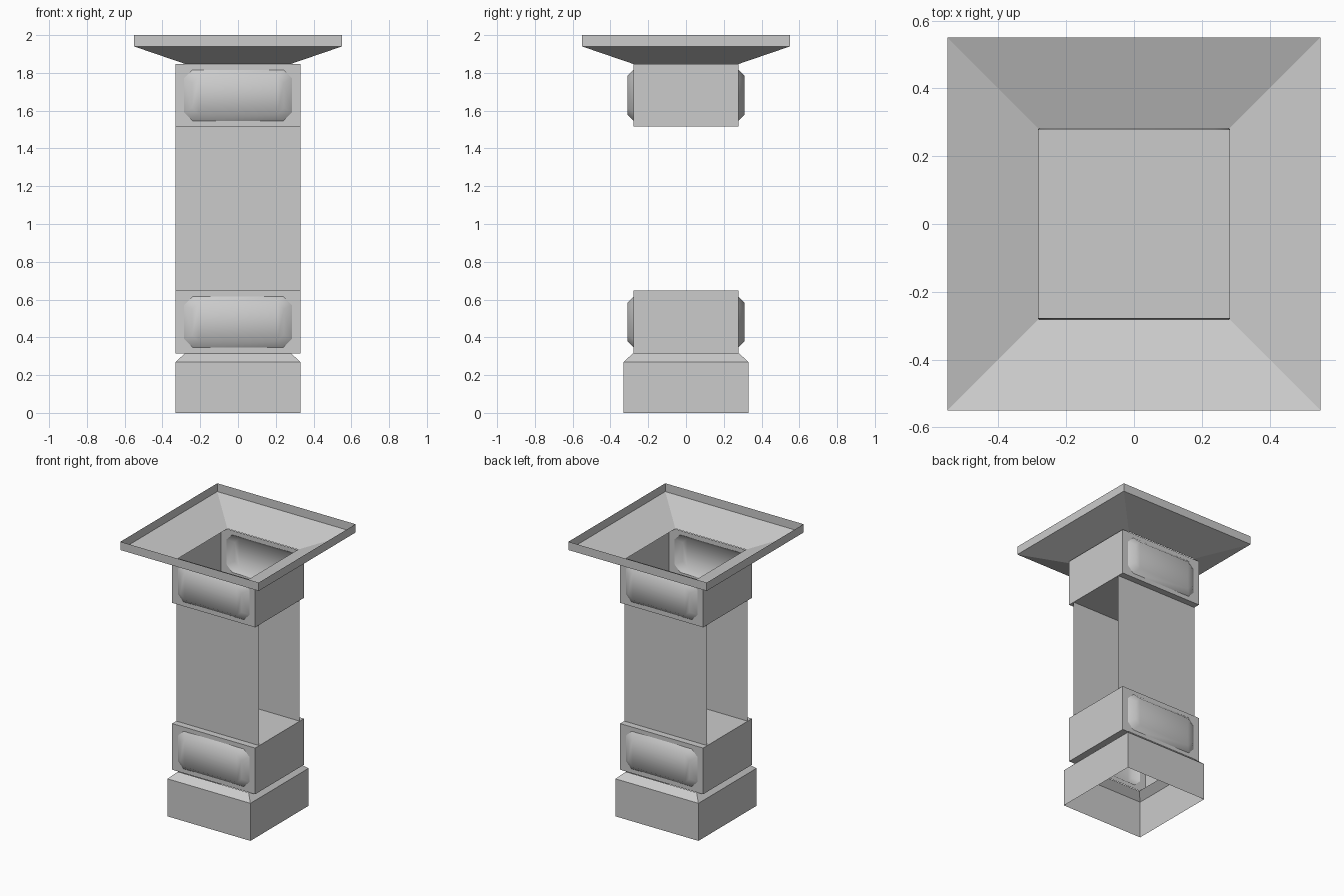
import bpy

if "Cube" in bpy.data.objects:
    bpy.data.objects.remove(bpy.data.objects["Cube"])

BX, BY = 0.33, 0.277      # block half width and half depth
HOLE = 0.281              # half size of the open throat


def make(name, verts, faces, smooth=False):
    me = bpy.data.meshes.new(name)
    me.from_pydata(verts, [], faces)
    for p in me.polygons:
        p.use_smooth = smooth
    me.update()
    ob = bpy.data.objects.new(name, me)
    bpy.context.collection.objects.link(ob)
    return ob


def square_loft(name, levels):
    """Open square shell through (half size, z) levels."""
    verts, faces = [], []
    for h, z in levels:
        verts += [(-h, -h, z), (h, -h, z), (h, h, z), (-h, h, z)]
    for k in range(len(levels) - 1):
        for i in range(4):
            j = (i + 1) % 4
            faces.append((4*k + i, 4*k + j, 4*k + 4 + j, 4*k + 4 + i))
    return make(name, verts, faces)


def octagon(hx, hz, c, y, zc):
    """Chamfered rectangle, two points per corner, starting bottom left."""
    pts = [(-hx, -hz + c), (-hx + c, -hz), (hx - c, -hz), (hx, -hz + c),
           (hx, hz - c), (hx - c, hz), (-hx + c, hz), (-hx, hz - c)]
    return [(x, y, zc + z) for x, z in pts]


def block(name, z0, z1, closed_z, open_z):
    zc = (z0 + z1) / 2
    # sides and the closed cap
    a, b, t, d = (-BX, -BY), (BX, -BY), (BX, BY), (-BX, BY)
    verts = [(x, y, z) for z in (z0, z1) for x, y in (a, b, t, d)]
    faces = [(1, 2, 6, 5), (3, 0, 4, 7)]
    faces.append((4, 5, 6, 7) if closed_z == z1 else (3, 2, 1, 0))
    # narrow ledges around the open end
    up = open_z == z1
    for s in (-1, 1):
        n = len(verts)
        verts += [(s * x, s * y, open_z) for x, y in
                  ((HOLE, -BY), (BX, -BY), (BX, BY), (HOLE, BY))]
        faces.append((n, n+1, n+2, n+3) if up else (n+3, n+2, n+1, n))
    # front and back walls framing the panels
    for s in (-1, 1):
        y = s * BY
        n = len(verts)
        verts += [(-BX, y, z0), (BX, y, z0), (BX, y, z1), (-BX, y, z1)]
        verts += octagon(0.285, 0.135, 0.045, y, zc)
        for i in range(4):
            j = (i + 1) % 4
            quads = [(n+i, n+j, n+4 + 2*j, n+4 + 2*i + 1),
                     (n+i, n+4 + 2*i + 1, n+4 + 2*i)]
            faces += quads if s < 0 else [q[::-1] for q in quads]
        # raised cushion panel
        pv = (octagon(0.285, 0.135, 0.045, y, zc)
              + octagon(0.243, 0.102, 0.035, s * 0.31, zc))
        pf = [(i, (i+1) % 8, 8 + (i+1) % 8, 8 + i) for i in range(8)]
        # face split into strips so the shading rolls from top to bottom
        pf += [(8, 9, 14, 15), (9, 10, 13, 14), (10, 11, 12, 13)]
        if s > 0:
            pf = [f[::-1] for f in pf]
        make(name + ("_front_panel" if s < 0 else "_back_panel"), pv, pf, True)
    make(name, verts, faces)


# plinth with chamfered top, open underneath
square_loft("base_plinth", [(0.33, 0.0), (0.33, 0.27), (HOLE, 0.315)])

# flared funnel top with upright rim
square_loft("flared_top", [(HOLE, 1.848), (0.55, 1.94), (0.55, 2.0)])

# lower and upper panelled blocks
block("lower_block", 0.315, 0.647, 0.647, 0.315)
block("upper_block", 1.515, 1.848, 1.515, 1.848)

# thin front and back plates joining the blocks
for side, s in (("front", -1), ("back", 1)):
    y = s * 0.23
    f = (0, 1, 2, 3) if s < 0 else (3, 2, 1, 0)
    make(side + "_plate", [(-BX, y, 0.647), (BX, y, 0.647),
                           (BX, y, 1.515), (-BX, y, 1.515)], [f])
